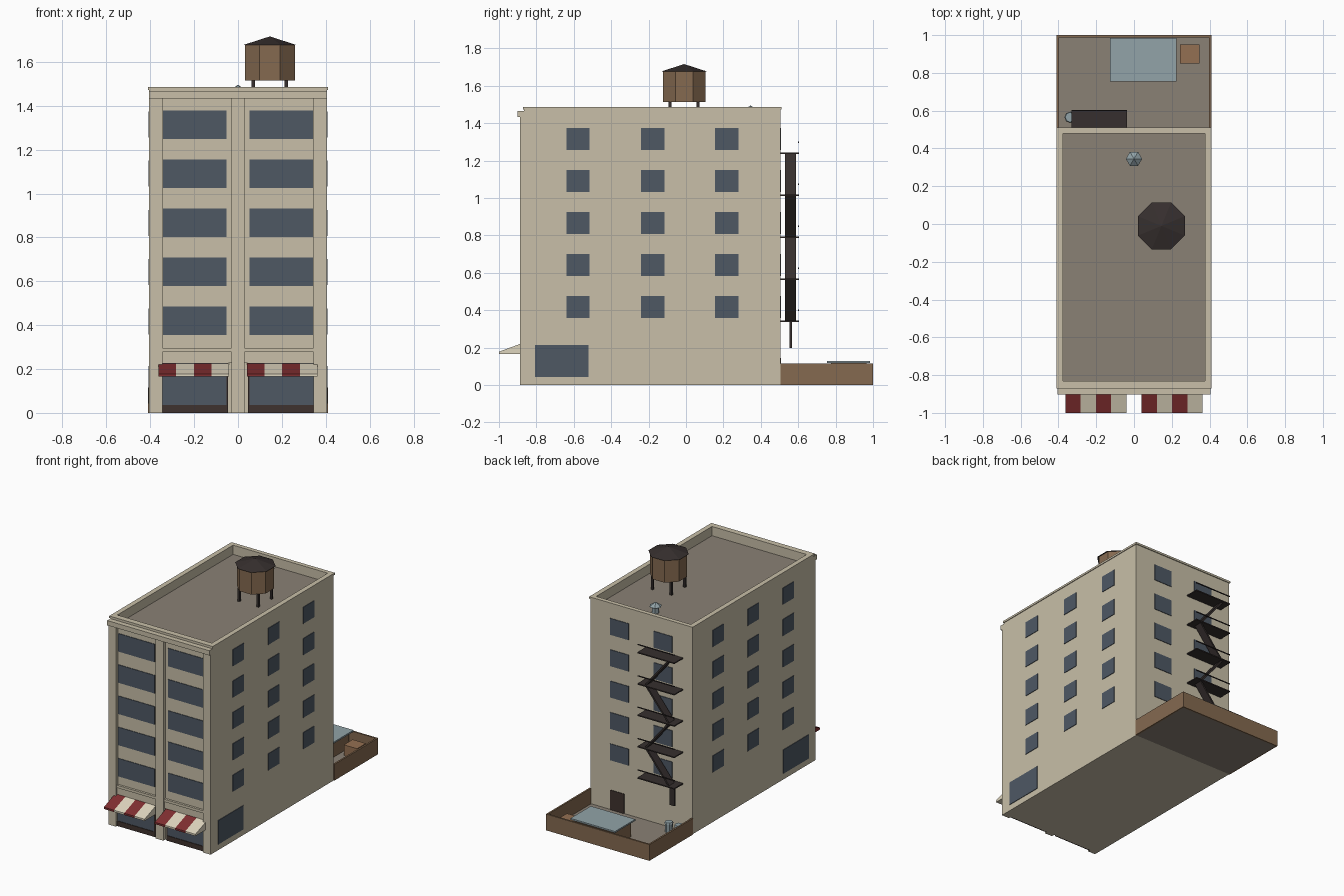
import bpy, bmesh, math
from mathutils import Vector, Matrix

if "Cube" in bpy.data.objects:
    bpy.data.objects.remove(bpy.data.objects["Cube"])


def srgb(r, g, b):
    f = lambda c: c / 12.92 if c <= 0.04045 else ((c + 0.055) / 1.055) ** 2.4
    return tuple(f(c / 255) for c in (r, g, b)) + (1,)


def material(name, *rgb):
    m = bpy.data.materials.new(name)
    m.diffuse_color = srgb(*rgb)
    m.use_nodes = True
    m.node_tree.nodes["Principled BSDF"].inputs["Base Color"].default_value = m.diffuse_color
    return m


WALL = material("stone", 200, 191, 168)
GLASS = material("window_glass", 78, 88, 100)
ROOF = material("roof_felt", 138, 129, 117)
DARK = material("dark_frame", 62, 50, 46)
RED = material("awning_red", 128, 46, 48)
CREAM = material("awning_cream", 222, 213, 190)
IRON = material("iron", 54, 47, 46)
BRICK = material("brown_brick", 133, 106, 80)
METAL = material("pale_metal", 146, 163, 168)
WOOD = material("wood", 148, 112, 82)


def finish(name, bm, *mats):
    bmesh.ops.recalc_face_normals(bm, faces=bm.faces)
    me = bpy.data.meshes.new(name)
    bm.to_mesh(me)
    bm.free()
    for m in mats:
        me.materials.append(m)
    ob = bpy.data.objects.new(name, me)
    bpy.context.collection.objects.link(ob)
    return ob


def add_box(bm, x0, x1, y0, y1, z0, z1):
    mat = Matrix.Translation(((x0 + x1) / 2, (y0 + y1) / 2, (z0 + z1) / 2)) \
        @ Matrix.Diagonal((x1 - x0, y1 - y0, z1 - z0, 1))
    bmesh.ops.create_cube(bm, size=1, matrix=mat)


def boxes(name, mat, *dims):
    bm = bmesh.new()
    for d in dims:
        add_box(bm, *d)
    return finish(name, bm, mat)


def add_cone(bm, x, y, z0, z1, r0, r1, sides, turn=0):
    bmesh.ops.create_cone(bm, cap_ends=True, segments=sides, radius1=r0, radius2=r1, depth=z1 - z0,
                          matrix=Matrix.Translation((x, y, (z0 + z1) / 2)) @ Matrix.Rotation(turn, 4, 'Z'))


def cone(name, mat, *args):
    bm = bmesh.new()
    add_cone(bm, *args)
    return finish(name, bm, mat)


def mirrored(x0, x1, *rest):
    return [(x0, x1, *rest), (-x1, -x0, *rest)]


W, FRONT, BACK, DECK = 0.405, -0.866, 0.505, 1.42

# Main block, roof deck and parapet
boxes("building_body", WALL, (-W, W, FRONT, BACK, 0, DECK - 0.004))
boxes("roof_deck", ROOF, (-0.376, 0.376, -0.832, 0.481, DECK - 0.004, DECK))
boxes("parapet", WALL, *mirrored(0.375, W, FRONT, BACK, DECK - 0.004, 1.472),
      (-0.375, 0.375, FRONT, -0.83, DECK - 0.004, 1.472), (-0.375, 0.375, 0.48, BACK, DECK - 0.004, 1.472))
boxes("parapet_cap", WALL, *mirrored(0.375, 0.41, -0.872, 0.511, 1.472, 1.486),
      (-0.375, 0.375, -0.872, -0.83, 1.472, 1.486), (-0.375, 0.375, 0.48, 0.511, 1.472, 1.486))

# Front facade trim
boxes("cornice", WALL, (-W, W, -0.902, FRONT, 1.432, 1.466))
boxes("pilasters", WALL, *mirrored(0.345, W, -0.888, FRONT, 0, 1.432),
      *mirrored(0, 0.03, -0.888, FRONT, 0, 1.432))
boxes("shop_fascia", WALL, *mirrored(0.03, 0.345, -0.874, FRONT, 0.227, 0.277))
boxes("shop_ledge", WALL, *mirrored(0.03, 0.345, -0.882, FRONT, 0.277, 0.296))

# Windows: five floors on all four sides
T = 0.004
front, side, back = [], [], []
for i in range(5):
    zf = 0.355 + 0.2235 * i
    front += mirrored(0.053, 0.342, FRONT - T, FRONT, zf, zf + 0.129)
    z = 0.358 + 0.2246 * i
    for y in (-0.64, -0.24, 0.155):
        side += mirrored(W, W + T, y, y + 0.125, z, z + 0.118)
    back += mirrored(0.1, 0.246, BACK, BACK + T, z, z + 0.118)
boxes("front_windows", GLASS, *front)
boxes("side_windows", GLASS, *side)
boxes("back_windows", GLASS, *back)
boxes("side_shop_windows", GLASS, *mirrored(W, W + T, -0.807, -0.52, 0.043, 0.214))

# Ground floor shopfronts and back door
boxes("shop_windows", GLASS, *mirrored(0.052, 0.345, FRONT - T, FRONT, 0.036, 0.227))
boxes("shop_frames", DARK, *mirrored(0.045, 0.345, FRONT - 0.008, FRONT, 0, 0.036),
      *mirrored(0.045, 0.052, FRONT - 0.008, FRONT, 0.036, 0.227))
boxes("back_door", DARK, (0.135, 0.246, BACK, BACK + T, 0.004, 0.145))

# Striped awnings: wedge profile swept per stripe
PROFILE = [(-1.0, 0.165), (-1.0, 0.178), (-0.868, 0.227), (-0.868, 0.165)]
for name, x0 in (("left_awning", -0.363), ("right_awning", 0.04)):
    bm = bmesh.new()
    step = 0.323 / 4
    for i in range(4):
        a, b = ([bm.verts.new((x0 + step * k, y, z)) for y, z in PROFILE] for k in (i, i + 1))
        faces = [bm.faces.new((a[j], a[(j + 1) % 4], b[(j + 1) % 4], b[j])) for j in range(4)]
        if i == 0:
            faces.append(bm.faces.new(a))
        if i == 3:
            faces.append(bm.faces.new(b))
        for f in faces:
            f.material_index = i % 2
    bmesh.ops.remove_doubles(bm, verts=bm.verts, dist=1e-5)
    finish(name, bm, RED, CREAM)

# Water tank on four legs
TX, TY, OCT = 0.145, -0.01, math.cos(math.pi / 8)
boxes("tank_legs", IRON, *[(TX + sx * 0.075 - 0.008, TX + sx * 0.075 + 0.008,
                            TY + sy * 0.075 - 0.008, TY + sy * 0.075 + 0.008, DECK, 1.516)
                           for sx in (-1, 1) for sy in (-1, 1)])
cone("water_tank", BRICK, TX, TY, 1.514, 1.678, 0.114 / OCT, 0.114 / OCT, 8, math.pi / 8)
cone("tank_roof", IRON, TX, TY, 1.676, 1.716, 0.124 / OCT, 0, 8, math.pi / 8)

# Roof vent
cone("vent_pipe", METAL, 0, 0.345, DECK, 1.468, 0.025, 0.025, 6, math.pi / 6)
cone("vent_cap", METAL, 0, 0.345, 1.466, 1.496, 0.043, 0, 6, math.pi / 6)

# Fire escape: platforms, rails, zigzag flights and drop ladder
levels = [0.342 + 0.2246 * i for i in range(5)]
boxes("escape_platforms", IRON, *[(-0.33, -0.038, BACK, 0.604, z - 0.004, z + 0.004) for z in levels])
boxes("escape_rails", IRON, *[(-0.33, -0.038, 0.598, 0.604, z + 0.055, z + 0.061) for z in levels])
bm = bmesh.new()
for i in range(4):
    lo, hi = (-0.275, -0.09) if i % 2 == 0 else (-0.09, -0.275)
    a, b = Vector((lo, 0.559, levels[i])), Vector((hi, 0.559, levels[i + 1]))
    d = b - a
    rot = Matrix.Rotation(-math.atan2(d.z, d.x), 4, 'Y')
    bmesh.ops.create_cube(bm, size=1, matrix=Matrix.Translation((a + b) / 2) @ rot
                          @ Matrix.Diagonal((d.length, 0.058, 0.012, 1)))
finish("escape_stairs", bm, IRON)
boxes("escape_ladder", IRON, (-0.305, -0.265, 0.553, 0.566, 0.197, 0.342))

# Back yard: ground, brick wall, shed, crate and bins
boxes("yard_ground", ROOF, (-0.4, 0.4, BACK, 0.99, 0, 0.004))
boxes("yard_wall", BRICK, *mirrored(0.398, 0.41, BACK, 1.0, 0, 0.116), (-0.398, 0.398, 0.988, 1.0, 0, 0.116))
boxes("shed", BRICK, (-0.105, 0.205, 0.775, 0.965, 0.004, 0.118))
boxes("shed_roof", METAL, (-0.127, 0.226, 0.755, 0.985, 0.118, 0.129))
boxes("crate", WOOD, (0.243, 0.348, 0.85, 0.95, 0.004, 0.08))
bm = bmesh.new()
for x in (-0.338, -0.26):
    add_cone(bm, x, 0.565, 0.004, 0.066, 0.024, 0.027, 8)
    add_cone(bm, x, 0.565, 0.066, 0.076, 0.03, 0.026, 8)
finish("yard_bins", bm, METAL)
